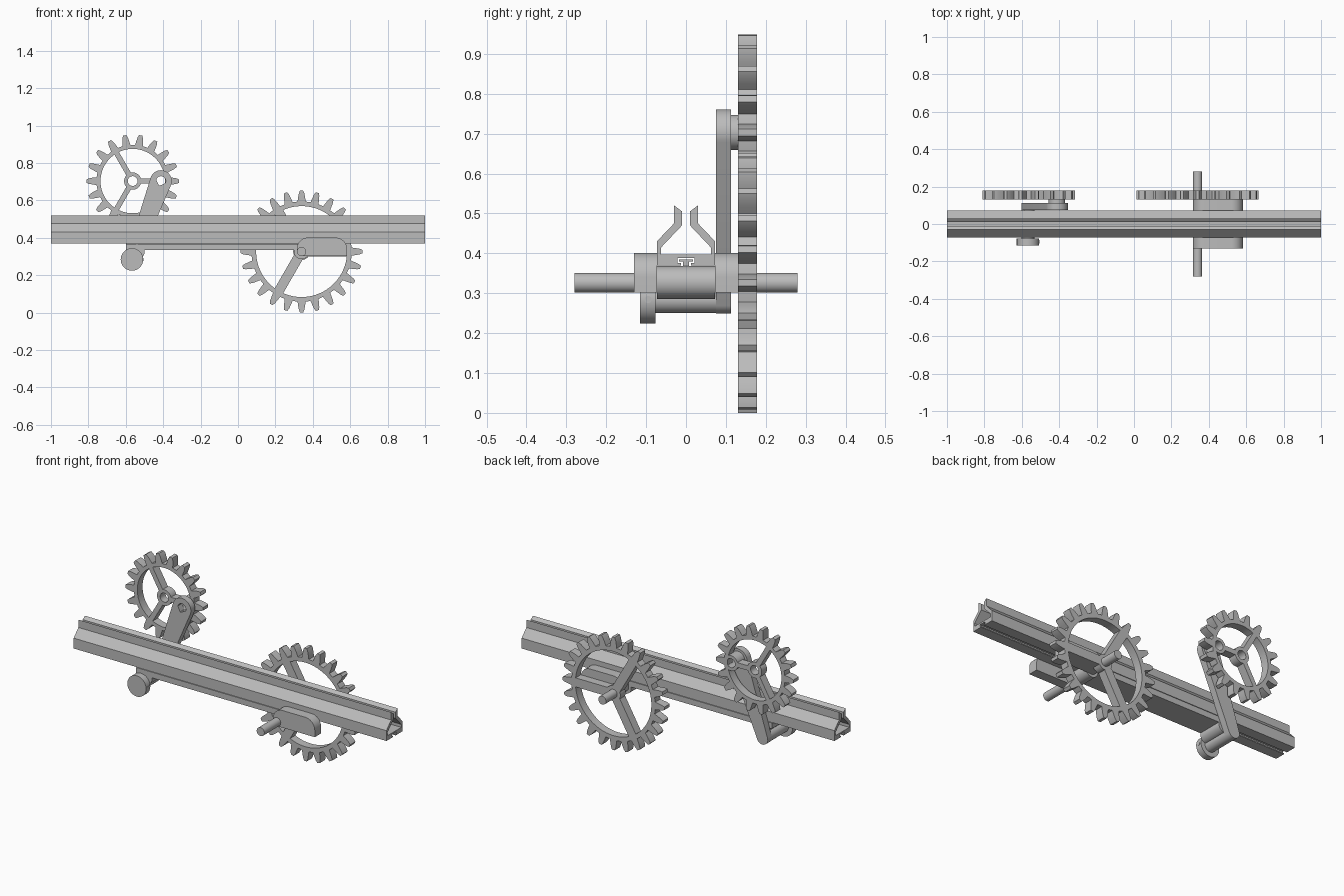
import bpy, bmesh
from math import sin, cos, pi, radians, hypot

cube = bpy.data.objects.get("Cube")
if cube:
    bpy.data.objects.remove(cube)

grey = bpy.data.materials.new("plain_grey")
grey.use_nodes = True
grey.diffuse_color = (0.5, 0.5, 0.5, 1)
grey.node_tree.nodes["Principled BSDF"].inputs["Base Color"].default_value = (0.5, 0.5, 0.5, 1)


def finish(name, bm):
    bmesh.ops.recalc_face_normals(bm, faces=bm.faces)
    mesh = bpy.data.meshes.new(name)
    bm.to_mesh(mesh)
    bm.free()
    mesh.materials.append(grey)
    obj = bpy.data.objects.new(name, mesh)
    bpy.context.collection.objects.link(obj)
    bpy.ops.object.select_all(action='DESELECT')
    obj.select_set(True)
    bpy.context.view_layer.objects.active = obj
    bpy.ops.object.shade_smooth_by_angle(angle=radians(30))
    return obj


def skin(bm, a, b):
    """Quads between two closed vertex loops."""
    for i in range(len(a)):
        j = (i + 1) % len(a)
        bm.faces.new((a[i], a[j], b[j], b[i]))


def prism(name, pts, place, lo, hi):
    bm = bmesh.new()
    a, b = ([bm.verts.new(place(p, d)) for p in pts] for d in (lo, hi))
    bm.faces.new(a)
    bm.faces.new(b)
    skin(bm, a, b)
    return finish(name, bm)


def along_x(p, d):
    return (d, p[0], p[1])


def along_y(p, d):
    return (p[0], d, p[1])


def holed_plate(name, pts, centre, hole, lo, hi):
    """Plate in the xz plane with a round hole."""
    rim = []
    for x, z in pts:
        dx, dz = x - centre[0], z - centre[1]
        s = hole / hypot(dx, dz)
        rim.append((centre[0] + dx * s, centre[1] + dz * s))
    bm = bmesh.new()
    loops = [[bm.verts.new(along_y(p, d)) for p in ps]
             for ps, d in ((pts, lo), (pts, hi), (rim, hi), (rim, lo))]
    for i in range(4):
        skin(bm, loops[i], loops[(i + 1) % 4])
    return finish(name, bm)


def arc(c, r, start=0, end=360, n=48):
    closed = end - start == 360
    steps = n if closed else n - 1
    return [(c[0] + r * cos(radians(start + (end - start) * i / steps)),
             c[1] + r * sin(radians(start + (end - start) * i / steps))) for i in range(n)]


def cylinder(name, c, r, lo, hi):
    return prism(name, arc(c, r), along_y, lo, hi)


def gear(name, c, teeth, tip, root, inner, hub, spoke, bore, boss=None):
    lo, hi = 0.13, 0.178
    pitch = 2 * pi / teeth
    # tooth flank: (fraction of the pitch, height from root to tip)
    flank = [(-0.5, 0), (-0.31, 0), (-0.25, 0.35), (-0.18, 0.75), (-0.1, 1),
             (0.1, 1), (0.18, 0.75), (0.25, 0.35), (0.31, 0)]
    pts = []
    for k in range(teeth):
        for f, h in flank:
            a, r = (k + f) * pitch, root + (tip - root) * h
            pts.append((c[0] + r * cos(a), c[1] + r * sin(a)))
    holed_plate(name + "_toothed_ring", pts, c, inner, lo, hi)
    if bore:
        holed_plate(name + "_hub", arc(c, hub), c, bore, lo, hi)
    else:
        cylinder(name + "_hub", c, hub, lo, hi)
    # three spokes; the first may be split around a crank boss
    for k in range(3):
        a = k * 2 * pi / 3
        spans = [(hub * 0.85, inner + 0.01)]
        if boss and k == 0:
            spans = [(hub * 0.85, boss[0] - boss[1] * 0.85)]
            b = (c[0] + boss[0], c[1])
            holed_plate(name + "_crank_boss", arc(b, boss[1]), b, bore, lo, hi)
        for s, e in spans:
            box = [(s, -spoke / 2), (e, -spoke / 2), (e, spoke / 2), (s, spoke / 2)]
            prism(name + "_spoke", [(c[0] + x * cos(a) - y * sin(a),
                                     c[1] + x * sin(a) + y * cos(a)) for x, y in box],
                  along_y, lo, hi)


# Open-topped rail with a T slot underneath
half = [(0.012, 0.37), (0.012, 0.376), (0.021, 0.376), (0.021, 0.388)]
outer = [(0.073, 0.43), (0.03, 0.475), (0.03, 0.52), (0.01, 0.505),
         (0.01, 0.47), (0.063, 0.414), (0.063, 0.397)]
right = half[::-1] + [(0.073, 0.37)] + outer
prism("rail", right + [(-y, z) for y, z in right[::-1]], along_x, -1, 1)

# Slider bar with T key under the rail
key = [(0.073, 0.334), (0.073, 0.367), (0.008, 0.367), (0.008, 0.379),
       (0.017, 0.379), (0.017, 0.385)]
prism("slider_bar", key + [(-y, z) for y, z in key[::-1]], along_x, -0.6, 0.34)

# Bearing bosses at both ends of the bar
shaft = (0.34, 0.326)
axle = (-0.567, 0.284)
for name, x in (("left_bearing", shaft[0]), ("right_bearing", -0.54)):
    cylinder(name, (x, 0.327), 0.041, -0.073, 0.073)

# Drive shaft, its two feet and the large gear
cylinder("drive_shaft", shaft, 0.0245, -0.28, 0.28)
foot = [(0.34, 0.302), (0.582, 0.302)] + arc((0.522, 0.341), 0.06, 0, 90, 12) \
    + arc((0.375, 0.341), 0.06, 90, 180, 12) + [(0.315, 0.326)] \
    + arc(shaft, 0.0245, 190, 260, 8)
for name, lo in (("front_foot", -0.13), ("back_foot", 0.073)):
    prism(name, foot, along_y, lo, lo + 0.057)
gear("large_gear", shaft, 24, 0.326, 0.268, 0.243, 0.045, 0.052, 0)

# Lever axle with its knob and side set screw
cylinder("lever_axle", axle, 0.034, -0.113, 0.08)
cylinder("knob", axle, 0.06, -0.115, -0.077)
bm = bmesh.new()
screw = [[bm.verts.new((x, -0.095 + y, axle[1] + z)) for y, z in arc((0, 0), 0.009, n=16)]
         for x in (axle[0], axle[0] + 0.061)]
skin(bm, *screw)
for loop in screw:
    bm.faces.new(loop)
finish("set_screw", bm)

# Tapered lever arm and spacer
pivot = (-0.412, 0.703)
lever = arc(pivot, 0.058, -25, 165, 28) + arc(axle, 0.035, 165, 335, 24)
holed_plate("lever_arm", lever, pivot, 0.026, 0.075, 0.113)
holed_plate("pivot_spacer", arc(pivot, 0.044), pivot, 0.026, 0.113, 0.131)

# Small gear carried by the lever
gear("small_gear", (-0.563, 0.703), 18, 0.248, 0.194, 0.172, 0.046, 0.028, 0.026, (0.151, 0.044))
